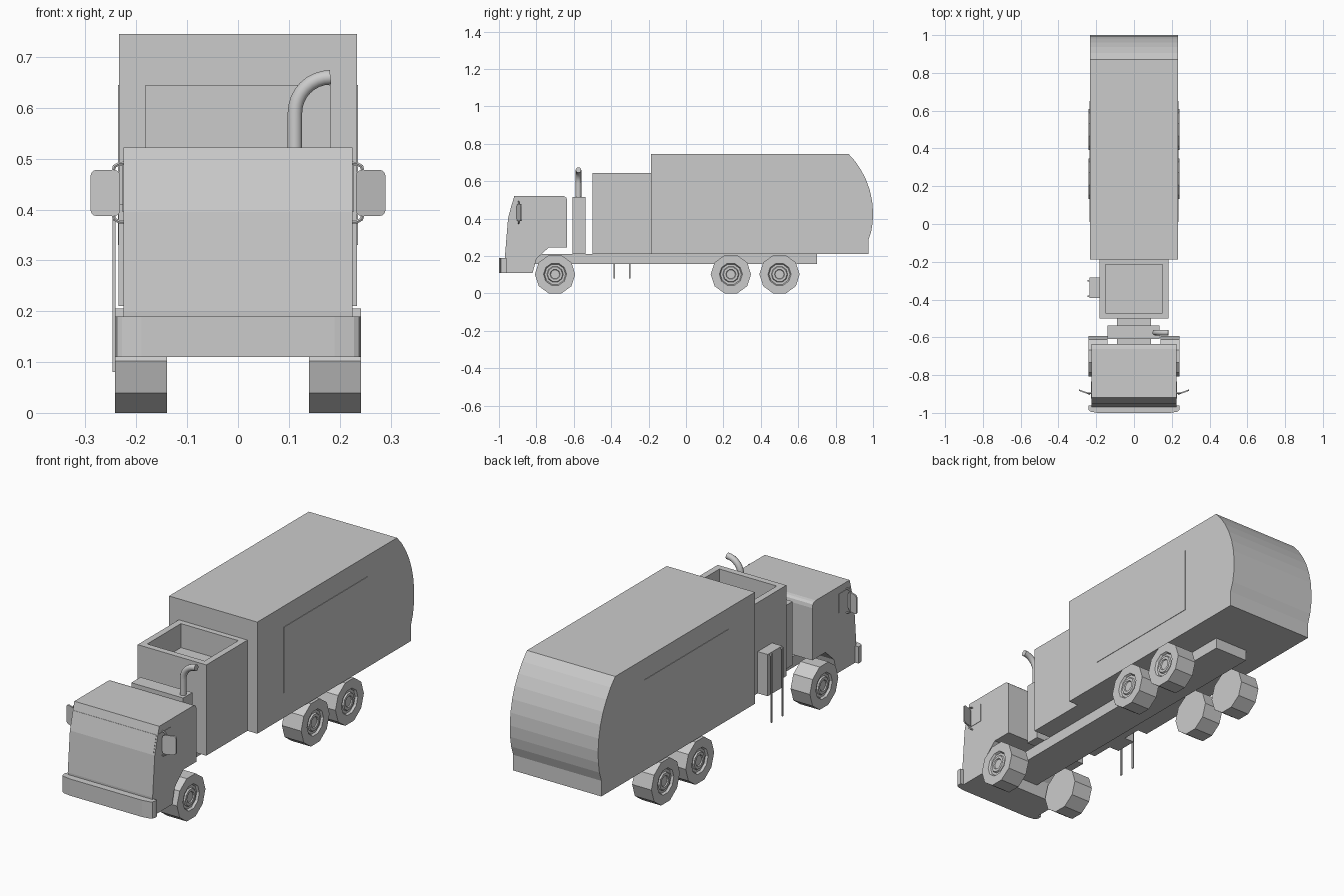
import bpy, bmesh, math
from mathutils import Vector, Matrix

if "Cube" in bpy.data.objects:
    bpy.data.objects.remove(bpy.data.objects["Cube"])

grey = bpy.data.materials.new("plain_grey")
grey.diffuse_color = (0.6, 0.6, 0.6, 1)
grey.use_nodes = True
grey.node_tree.nodes["Principled BSDF"].inputs["Base Color"].default_value = grey.diffuse_color


def finish(name, bm):
    bmesh.ops.recalc_face_normals(bm, faces=bm.faces)
    me = bpy.data.meshes.new(name)
    bm.to_mesh(me)
    bm.free()
    ob = bpy.data.objects.new(name, me)
    bpy.context.collection.objects.link(ob)
    me.materials.append(grey)
    return ob


def box(name, x0, x1, y0, y1, z0, z1):
    bm = bmesh.new()
    bmesh.ops.create_cube(bm, size=1)
    for v in bm.verts:
        v.co = ((x0 + x1) / 2 + v.co.x * (x1 - x0),
                (y0 + y1) / 2 + v.co.y * (y1 - y0),
                (z0 + z1) / 2 + v.co.z * (z1 - z0))
    return finish(name, bm)


def extrude(name, pts, vec):
    """Closed outline of 3D points pushed along a vector."""
    bm = bmesh.new()
    f = bm.faces.new([bm.verts.new(p) for p in pts])
    r = bmesh.ops.extrude_face_region(bm, geom=[f])
    bmesh.ops.translate(bm, vec=vec, verts=[g for g in r["geom"] if isinstance(g, bmesh.types.BMVert)])
    return finish(name, bm)


def side_profile(name, pts, half):
    return extrude(name, [(-half, y, z) for y, z in pts], (2 * half, 0, 0))


def tube(name, pts, r, n=8):
    """Round tube along a path."""
    bm = bmesh.new()
    pts = [Vector(p) for p in pts]
    rings = []
    for i, p in enumerate(pts):
        d = (pts[min(i + 1, len(pts) - 1)] - pts[max(i - 1, 0)]).normalized()
        u = Vector((0, 1, 0))
        w = d.cross(u).normalized()
        rings.append([bm.verts.new(p + r * (math.cos(a) * u + math.sin(a) * w))
                      for a in (2 * math.pi * k / n for k in range(n))])
    for a, b in zip(rings, rings[1:]):
        for k in range(n):
            bm.faces.new((a[k], a[(k + 1) % n], b[(k + 1) % n], b[k]))
    bm.faces.new(rings[0])
    bm.faces.new(rings[-1])
    ob = finish(name, bm)
    bpy.context.view_layer.objects.active = ob
    bpy.ops.object.select_all(action='DESELECT')
    ob.select_set(True)
    bpy.ops.object.shade_smooth_by_angle(angle=math.radians(50))
    return ob


def wheel(name, s, y):
    """Ten-sided wheel with a stepped hub."""
    zc, n = 0.1025, 10
    prof = [(0.14, 0.1078), (0.242, 0.1078), (0.242, 0.062), (0.232, 0.056),
            (0.232, 0.044), (0.239, 0.040), (0.239, 0.027), (0.234, 0.024)]
    bm = bmesh.new()
    rings = [[bm.verts.new((s * x, y + r * math.cos(2 * math.pi * k / n), zc + r * math.sin(2 * math.pi * k / n)))
              for k in range(n)] for x, r in prof]
    for a, b in zip(rings, rings[1:]):
        for k in range(n):
            bm.faces.new((a[k], a[(k + 1) % n], b[(k + 1) % n], b[k]))
    bm.faces.new(rings[0])
    bm.faces.new(rings[-1])
    finish(name, bm)


# Chassis and rear body with bulging tailgate
box("chassis", -0.09, 0.09, -0.81, 0.70, 0.157, 0.21)
side_profile("rear_body", [(-0.188, 0.21), (-0.188, 0.745), (0.87, 0.745), (0.905, 0.706), (0.936, 0.66),
                           (0.962, 0.61), (0.982, 0.555), (0.995, 0.495), (1.0, 0.435), (0.998, 0.38),
                           (0.99, 0.33), (0.975, 0.285), (0.975, 0.21)], 0.234)

# Open-topped hopper
bm = bmesh.new()
loops = [[bm.verts.new((sx * hx, y, z)) for sx, y in ((-1, y0), (1, y0), (1, y1), (-1, y1))]
         for hx, y0, y1, z in ((0.182, -0.50, -0.188, 0.21), (0.182, -0.50, -0.188, 0.645),
                               (0.152, -0.47, -0.215, 0.645), (0.152, -0.47, -0.215, 0.53))]
for a, b in zip(loops, loops[1:]):
    for k in range(4):
        bm.faces.new((a[k], a[(k + 1) % 4], b[(k + 1) % 4], b[k]))
bm.faces.new(loops[0])
bm.faces.new(loops[-1])
finish("hopper", bm)

# Cab with wheel arch cut into its outline
side_profile("cab", [(-0.963, 0.11), (-0.82, 0.11), (-0.80, 0.185), (-0.735, 0.245), (-0.635, 0.245),
                     (-0.635, 0.495), (-0.639, 0.511), (-0.648, 0.519), (-0.662, 0.522), (-0.918, 0.522),
                     (-0.928, 0.485), (-0.952, 0.395), (-0.968, 0.20)], 0.225)
# Windscreen plate
extrude("windscreen", [(-0.218, -0.953, 0.397), (0.218, -0.953, 0.397),
                       (0.218, -0.930, 0.483), (-0.218, -0.930, 0.483)], (0, 0.004, 0))
# Bumper with rounded corners
bp = [(0.242, -0.96), (0.242, -0.978), (0.238, -0.988), (0.228, -0.994), (0.19, -1.0)]
extrude("bumper", [(x, y, 0.11) for x, y in bp] + [(-x, y, 0.11) for x, y in reversed(bp)], (0, 0, 0.08))

# Equipment box behind cab and exhaust pipe
box("engine_box", -0.14, 0.135, -0.608, -0.538, 0.21, 0.515)
arc = [(0.182 - 0.07 * math.cos(a), -0.575, 0.59 + 0.07 * math.sin(a))
       for a in (math.pi / 2 * k / 8 for k in range(9))]
tube("exhaust_pipe", [(0.112, -0.575, 0.50)] + arc, 0.015, 10)

# Control box with two hanging rods on the left
box("control_box", -0.235, -0.18, -0.392, -0.283, 0.21, 0.41)
for i, y in enumerate((-0.383, -0.30)):
    box(f"rod_{i}", -0.247, -0.241, y - 0.004, y + 0.004, 0.08, 0.41)
    box(f"rod_bracket_{i}", -0.245, -0.23, y - 0.004, y + 0.004, 0.40, 0.41)

for s, side in ((1, "right"), (-1, "left")):
    # Wheels
    for y, pos in ((-0.70, "front"), (0.24, "middle"), (0.50, "rear")):
        wheel(f"{pos}_wheel_{side}", s, y)
    # Thin side panel and cab window
    a, b = sorted((s * 0.23, s * 0.2362))
    box(f"side_panel_{side}", a, b, 0.01, 0.65, 0.33, 0.645)
    a, b = sorted((s * 0.22, s * 0.2268))
    box(f"side_window_{side}", a, b, -0.925, -0.835, 0.395, 0.487)
    # Mirror bracket and rounded mirror plate
    path = [(0.22, 0.491), (0.234, 0.490), (0.243, 0.485), (0.246, 0.474),
            (0.246, 0.392), (0.243, 0.381), (0.234, 0.376), (0.22, 0.375)]
    tube(f"mirror_arm_{side}", [(s * x, -0.895, z) for x, z in path], 0.004, 6)
    outline = []
    for cx, cz, a0 in ((0.278, 0.466, 0), (0.244, 0.466, 90), (0.244, 0.399, 180), (0.278, 0.399, 270)):
        for k in range(4):
            t = math.radians(a0 + 30 * k)
            x, z = cx + 0.012 * math.cos(t), cz + 0.012 * math.sin(t)
            outline.append((s * x, -0.905 + (x - 0.232) * 0.36, z))
    extrude(f"mirror_{side}", outline, (0, 0.008, 0))
